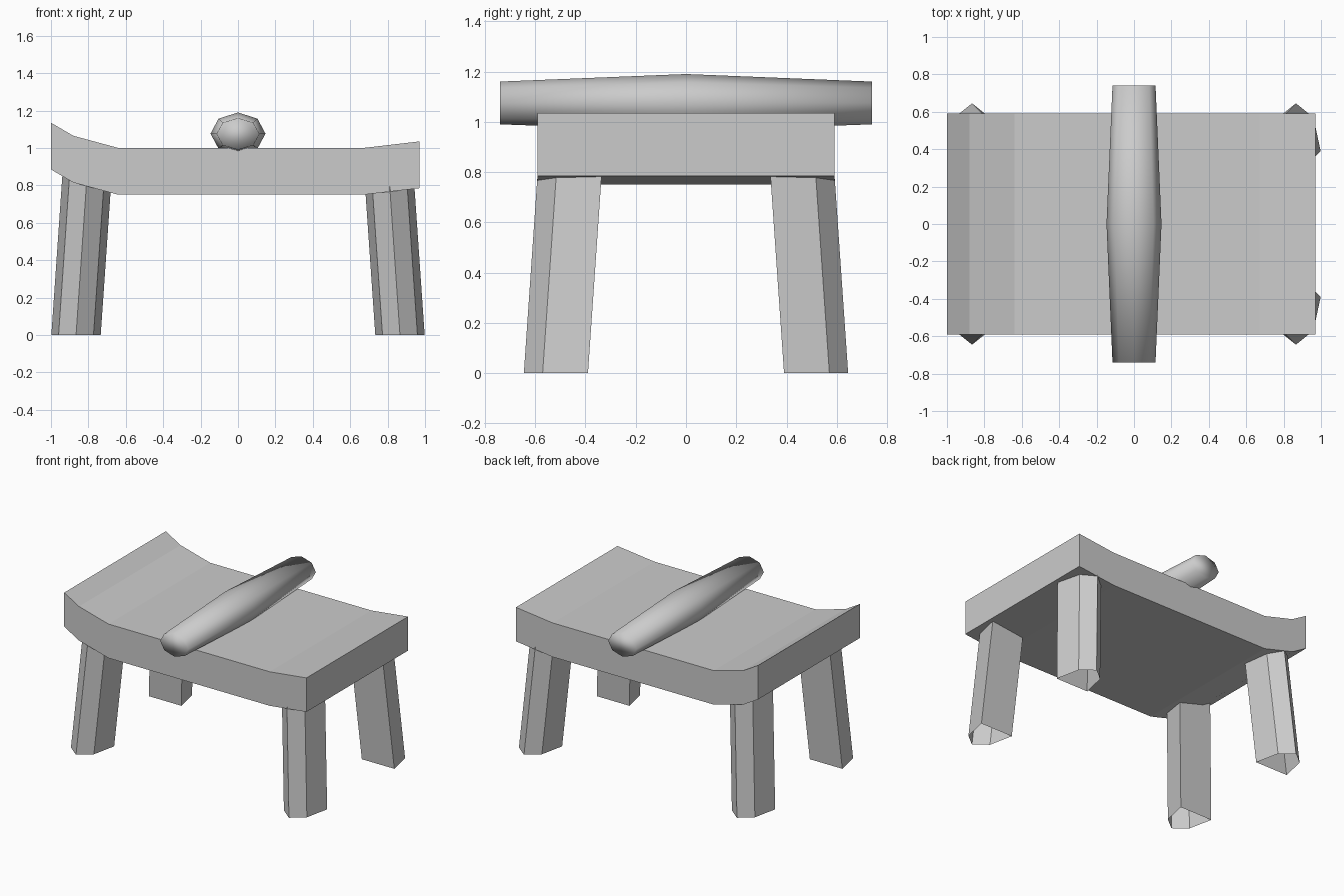
import bpy, bmesh
from math import cos, sin, pi

cube = bpy.data.objects.get("Cube")
if cube:
    bpy.data.objects.remove(cube, do_unlink=True)

grey = bpy.data.materials.new("plain_grey")
grey.use_nodes = True
grey.diffuse_color = (0.6, 0.6, 0.6, 1)
bsdf = next(n for n in grey.node_tree.nodes if n.type == 'BSDF_PRINCIPLED')
bsdf.inputs["Base Color"].default_value = (0.6, 0.6, 0.6, 1)


def loft(name, rings, cap_start=True, cap_end=True, smooth=False):
    """Bridge a list of closed rings with side faces and optional caps."""
    bm = bmesh.new()
    loops = [[bm.verts.new(p) for p in ring] for ring in rings]
    n = len(loops[0])
    for a, b in zip(loops, loops[1:]):
        for i in range(n):
            j = (i + 1) % n
            bm.faces.new((a[i], a[j], b[j], b[i]))
    if cap_start:
        bm.faces.new(loops[0][::-1])
    if cap_end:
        bm.faces.new(loops[-1])
    bmesh.ops.recalc_face_normals(bm, faces=bm.faces)
    for f in bm.faces:
        f.smooth = smooth
    mesh = bpy.data.meshes.new(name)
    bm.to_mesh(mesh)
    bm.free()
    mesh.materials.append(grey)
    obj = bpy.data.objects.new(name, mesh)
    bpy.context.collection.objects.link(obj)
    return obj


# Curved slab: rectangular sections swept along the upper profile
THICK, HALF = 0.25, 0.59
profile = [(-1, 1.135), (-0.88, 1.065), (-0.64, 1), (0.67, 1), (0.97, 1.035)]
loft("seat", [[(x, -HALF, z), (x, HALF, z),
               (x, HALF, z - THICK), (x, -HALF, z - THICK)]
              for x, z in profile])

# Cross bar: eight-sided, thickest in the middle, softly shaded
bar = []
for y, rx, top, low in ((-0.74, 0.115, 1.16, 0.99),
                        (0, 0.147, 1.19, 0.963),
                        (0.74, 0.115, 1.16, 0.99)):
    mid, rz = (top + low) / 2, (top - low) / 2
    bar.append([(rx * cos(i * pi / 4), y, mid + rz * sin(i * pi / 4))
                for i in range(8)])
loft("cross_bar", bar, smooth=True)

# Splayed legs: half-octagon section, flat side inward, hollow at the foot
for sx, side in ((1, "left"), (-1, "right")):
    for sy, end in ((1, "back"), (-1, "front")):
        rings = []
        for z, shift in ((0, 0), (0.87, 0.06)):
            rings.append([(sx * (0.866 - shift + 0.132 * cos(i * pi / 4)),
                           sy * (0.39 - shift + 0.255 * sin(i * pi / 4)), z)
                          for i in range(5)])
        loft(f"{end}_{side}_leg", rings, cap_start=False)
